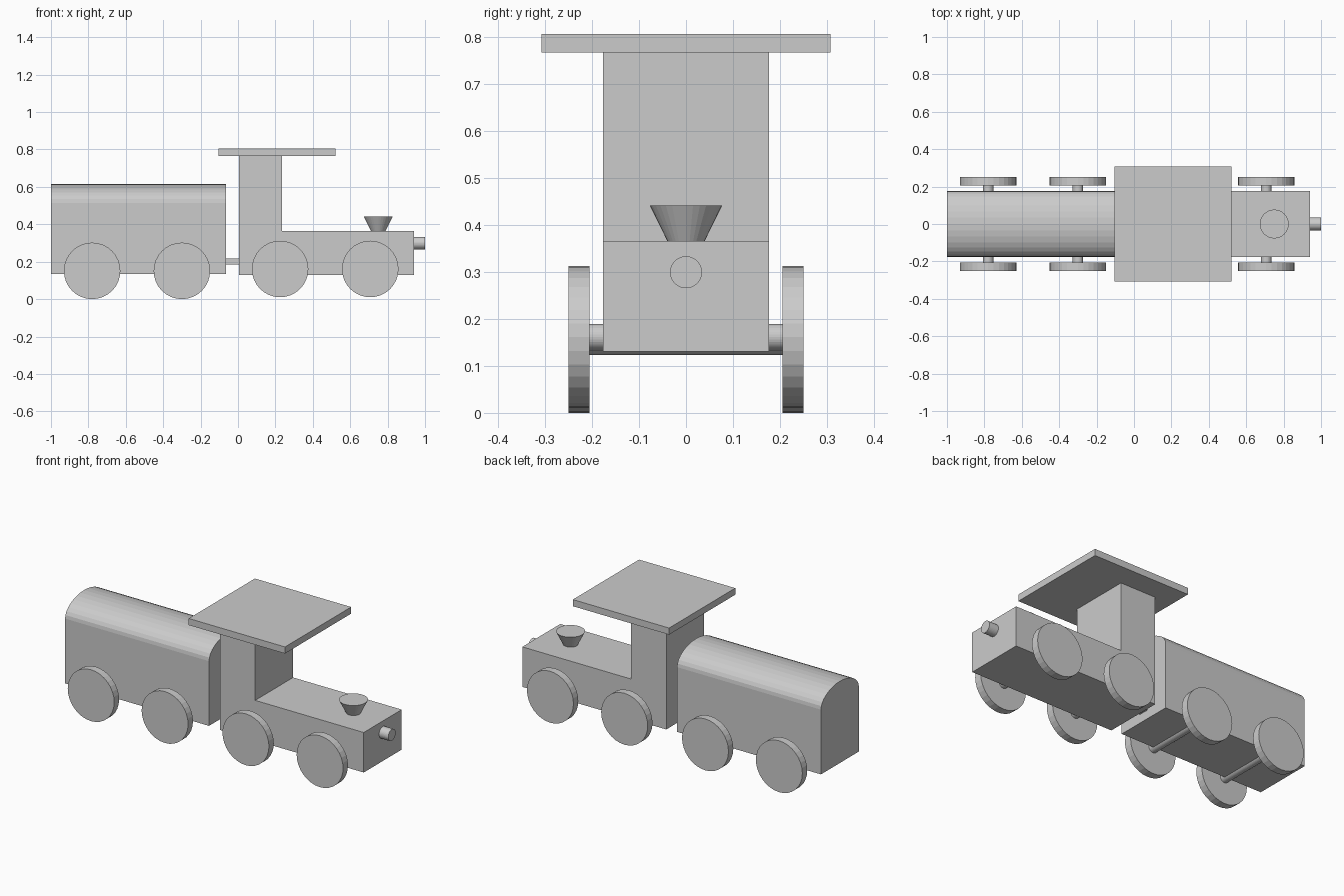
import bpy, bmesh, math
from mathutils import Matrix

if "Cube" in bpy.data.objects:
    bpy.data.objects.remove(bpy.data.objects["Cube"])

grey = bpy.data.materials.new("plain_grey")
grey.diffuse_color = (0.6, 0.6, 0.6, 1)
grey.use_nodes = True
grey.node_tree.nodes["Principled BSDF"].inputs["Base Color"].default_value = grey.diffuse_color


def finish(name, bm):
    bmesh.ops.recalc_face_normals(bm, faces=bm.faces)
    mesh = bpy.data.meshes.new(name)
    bm.to_mesh(mesh)
    bm.free()
    mesh.materials.append(grey)
    ob = bpy.data.objects.new(name, mesh)
    bpy.context.collection.objects.link(ob)
    return ob


def extrude_xz(name, points, half_width):
    """Side profile in x, z extruded across the width."""
    bm = bmesh.new()
    face = bm.faces.new([bm.verts.new((x, -half_width, z)) for x, z in points])
    new = bmesh.ops.extrude_face_region(bm, geom=[face])["geom"]
    bmesh.ops.translate(bm, vec=(0, 2 * half_width, 0),
                        verts=[v for v in new if isinstance(v, bmesh.types.BMVert)])
    return finish(name, bm)


def box(name, x0, x1, z0, z1, half_width):
    return extrude_xz(name, [(x0, z0), (x1, z0), (x1, z1), (x0, z1)], half_width)


def cone(name, centre, r1, r2, depth, axis="Z"):
    rot = {"X": Matrix.Rotation(math.pi / 2, 4, "Y"),
           "Y": Matrix.Rotation(math.pi / 2, 4, "X"),
           "Z": Matrix.Identity(4)}[axis]
    bm = bmesh.new()
    bmesh.ops.create_cone(bm, cap_ends=True, segments=32, radius1=r1, radius2=r2,
                          depth=depth, matrix=Matrix.Translation(centre) @ rot)
    return finish(name, bm)


W = 0.176  # half width of both bodies

# Engine: L-shaped body with cab, overhanging roof
extrude_xz("engine_body", [(0.005, 0.13), (0.94, 0.13), (0.94, 0.365),
                           (0.235, 0.365), (0.235, 0.766), (0.005, 0.766)], W)
box("cab_roof", -0.105, 0.52, 0.766, 0.805, 0.307)

# Chimney and front buffer
cone("chimney", (0.75, 0, 0.4025), 0.039, 0.077, 0.077)
cone("front_buffer", (0.965, 0, 0.299), 0.034, 0.034, 0.07, "X")

# Wagon: straight sides with a flattened arched top, extruded along x
bm = bmesh.new()
profile = [(-W, 0.135), (W, 0.135)]
profile += [(W * math.cos(math.pi * i / 16), 0.515 + 0.1 * math.sin(math.pi * i / 16))
            for i in range(17)]
end = bm.faces.new([bm.verts.new((-1, y, z)) for y, z in profile])
new = bmesh.ops.extrude_face_region(bm, geom=[end])["geom"]
bmesh.ops.translate(bm, vec=(0.935, 0, 0),
                    verts=[v for v in new if isinstance(v, bmesh.types.BMVert)])
finish("wagon_body", bm)

# Coupling between wagon and engine
box("coupling", -0.07, 0.01, 0.186, 0.216, 0.03)

# Axles with a wheel at each end
for label, x, z in (("wagon_rear", -0.78, 0.151), ("wagon_front", -0.30, 0.151),
                    ("engine_rear", 0.225, 0.161), ("engine_front", 0.707, 0.161)):
    cone(label + "_axle", (x, 0, z), 0.028, 0.028, 0.43, "Y")
    for side, s in (("left", 1), ("right", -1)):
        cone(f"{label}_wheel_{side}", (x, s * 0.2275, z), 0.151, 0.151, 0.045, "Y")
